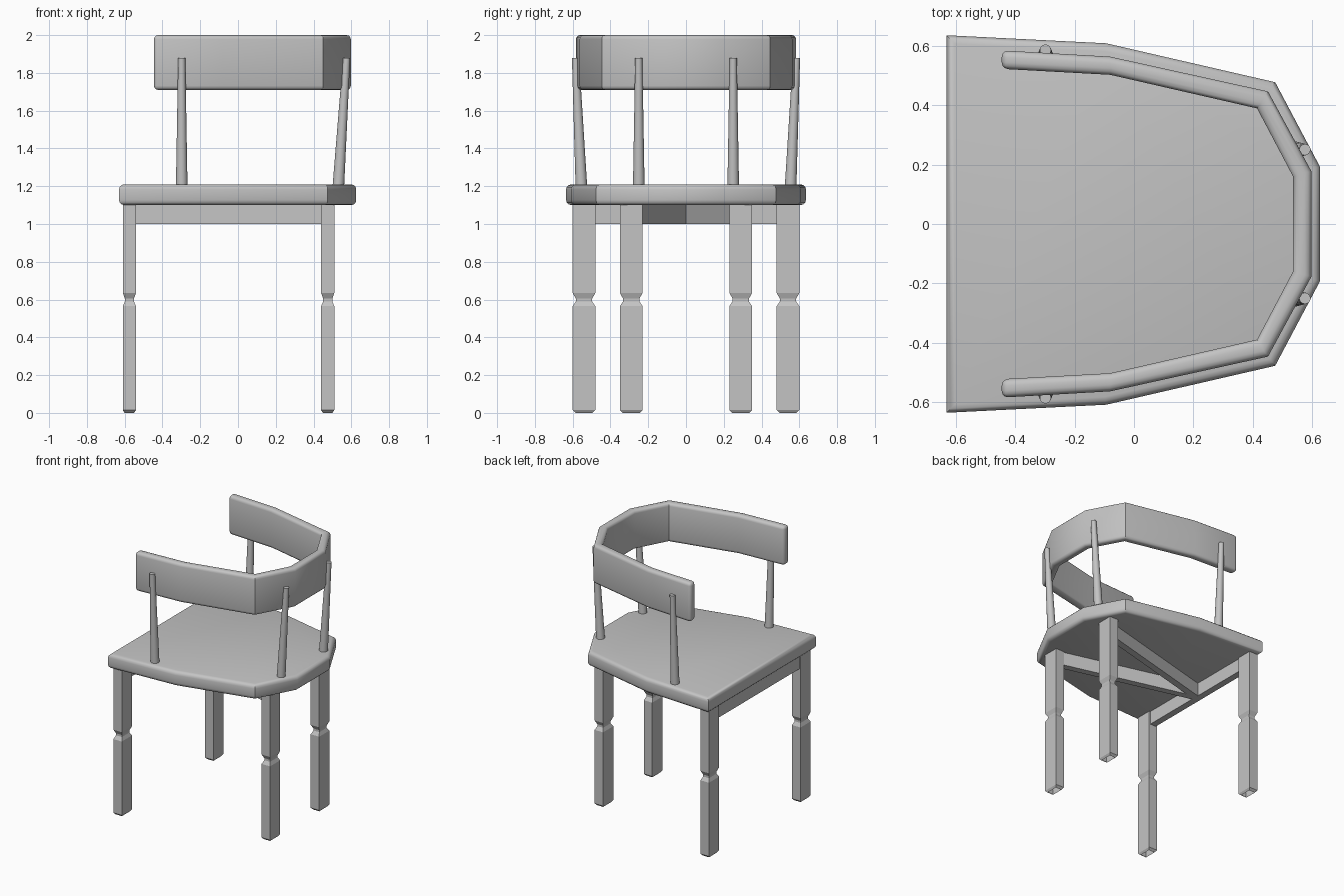
import bpy, bmesh, math
from mathutils import Vector

if "Cube" in bpy.data.objects:
    bpy.data.objects.remove(bpy.data.objects["Cube"])

grey = bpy.data.materials.new("plain grey")
grey.diffuse_color = (0.55, 0.55, 0.55, 1)
grey.use_nodes = True
grey.node_tree.nodes["Principled BSDF"].inputs["Base Color"].default_value = grey.diffuse_color


def finish(name, bm, smooth=None):
    bmesh.ops.recalc_face_normals(bm, faces=bm.faces)
    me = bpy.data.meshes.new(name)
    bm.to_mesh(me)
    bm.free()
    me.materials.append(grey)
    ob = bpy.data.objects.new(name, me)
    bpy.context.collection.objects.link(ob)
    if smooth:
        bpy.ops.object.select_all(action='DESELECT')
        ob.select_set(True)
        bpy.context.view_layer.objects.active = ob
        bpy.ops.object.shade_smooth_by_angle(angle=math.radians(smooth))
    return ob


def slab(name, outline, z0, z1, bevel=0, bevel_upright=None, smooth=None):
    """Extruded outline; level edges (and chosen upright ones) are rounded."""
    bm = bmesh.new()
    base = bm.faces.new([bm.verts.new((x, y, z0)) for x, y in outline])
    up = bmesh.ops.extrude_face_region(bm, geom=[base], use_keep_orig=True)
    for v in up["geom"]:
        if isinstance(v, bmesh.types.BMVert):
            v.co.z = z1
    bmesh.ops.recalc_face_normals(bm, faces=bm.faces)
    if bevel:
        edges = []
        for e in bm.edges:
            a, b = e.verts
            level = abs(a.co.z - b.co.z) < 1e-5
            if level or (bevel_upright and bevel_upright(a.co)):
                edges.append(e)
        bmesh.ops.bevel(bm, geom=edges, offset=bevel, segments=3, profile=0.5,
                        affect='EDGES', clamp_overlap=True)
    return finish(name, bm, smooth)


def mirrored(half):
    return half + [(x, -y) for x, y in reversed(half)]


# Seat: faceted horseshoe board with rounded rim
slab("seat", mirrored([(-0.63, 0.635), (-0.094, 0.608), (0.475, 0.477), (0.626, 0.192)]),
     1.10, 1.21, 0.027, smooth=32)

# Backrest: curved band open at the front end
outer = [(-0.445, 0.584), (-0.08, 0.563), (0.451, 0.446), (0.597, 0.177)]
inner = [(-0.445, 0.522), (-0.08, 0.502), (0.414, 0.389), (0.535, 0.160)]
band = mirrored(outer) + list(reversed(mirrored(inner)))
slab("backrest", band, 1.71, 2.0, 0.022, lambda c: c.x < -0.4, smooth=32)


# Legs: rectangular posts with a notch and chamfered open foot
def leg(name, cx, cy):
    rings = [(0.0, 0.010), (0.015, 0.0), (0.565, 0.0), (0.59, 0.011),
             (0.605, 0.011), (0.635, 0.0), (1.11, 0.0)]
    bm = bmesh.new()
    prev = None
    for z, inset in rings:
        hx, hy = 0.035 - inset, 0.06 - 1.5 * inset
        ring = [bm.verts.new((cx + sx * hx, cy + sy * hy, z))
                for sx, sy in ((-1, -1), (1, -1), (1, 1), (-1, 1))]
        if prev:
            for i in range(4):
                j = (i + 1) % 4
                bm.faces.new((prev[i], prev[j], ring[j], ring[i]))
        prev = ring
    bm.faces.new(prev)
    finish(name, bm)


# Spindles: tapered leaning rods
def spindle(name, base, top):
    bm = bmesh.new()
    rings = []
    for p, r in ((base, 0.031), (top, 0.019)):
        rings.append([bm.verts.new(Vector(p) + Vector((r * math.cos(a), r * math.sin(a), 0)))
                      for a in (math.tau * i / 16 for i in range(16))])
    for i in range(16):
        j = (i + 1) % 16
        bm.faces.new((rings[0][i], rings[0][j], rings[1][j], rings[1][i]))
    bm.faces.new(rings[0])
    bm.faces.new(rings[1])
    finish(name, bm, 40)


# Rails: straight boards under the seat
def rail(name, a, b, width):
    a, b = Vector(a), Vector(b)
    d = (b - a).normalized()
    n = Vector((-d.y, d.x)) * width / 2
    slab(name, [tuple(a + n), tuple(a - n), tuple(b - n), tuple(b + n)], 1.0, 1.11)


rail("front_rail", (-0.575, -0.49), (-0.575, 0.49), 0.05)
for side, s in (("left", 1), ("right", -1)):
    leg(side + "_front_leg", -0.575, 0.54 * s)
    leg(side + "_back_leg", 0.475, 0.29 * s)
    rail(side + "_diagonal_rail", (-0.57, 0), (0.46, 0.27 * s), 0.05)
    spindle(side + "_arm_spindle", (-0.298, 0.553 * s, 1.18), (-0.298, 0.585 * s, 1.88))
    spindle(side + "_back_spindle", (0.53, 0.25 * s, 1.18), (0.575, 0.25 * s, 1.88))
